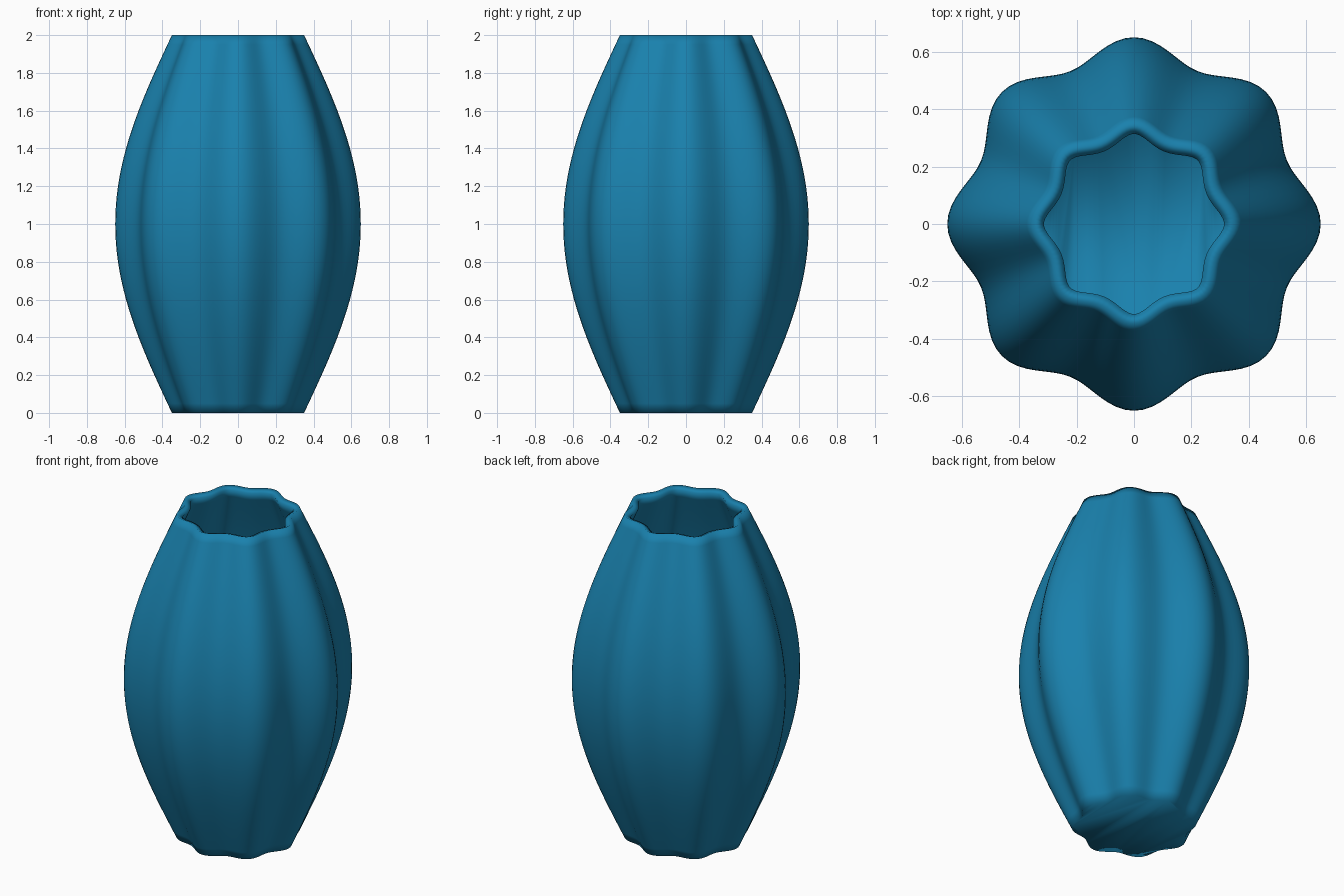
import bpy, bmesh
from math import sin, cos, pi

if "Cube" in bpy.data.objects:
    bpy.data.objects.remove(bpy.data.objects["Cube"])

HEIGHT, RINGS, SEGMENTS = 2.0, 40, 128
LOBES, RIPPLE = 8, 0.06

# Fluted body: sine-bulged profile with eight soft lobes
bm = bmesh.new()
rings = []
for i in range(RINGS + 1):
    t = i / RINGS
    base = (0.35 + 0.30 * sin(pi * t)) / (1 + RIPPLE)
    ring = []
    for j in range(SEGMENTS):
        a = 2 * pi * j / SEGMENTS
        r = base * (1 + RIPPLE * cos(LOBES * a))
        ring.append(bm.verts.new((r * cos(a), r * sin(a), HEIGHT * t)))
    rings.append(ring)
for low, high in zip(rings, rings[1:]):
    for j in range(SEGMENTS):
        k = (j + 1) % SEGMENTS
        bm.faces.new((low[j], low[k], high[k], high[j]))

# Closed base, open mouth
bm.faces.new(rings[0][::-1])
for f in bm.faces:
    f.smooth = True
mesh = bpy.data.meshes.new("vase")
bm.to_mesh(mesh)
bm.free()
vase = bpy.data.objects.new("vase", mesh)
bpy.context.collection.objects.link(vase)

# Wall thickness, grown inward
wall = vase.modifiers.new("wall", 'SOLIDIFY')
wall.thickness = 0.04
wall.offset = -1
wall.use_even_offset = True

# Blue glaze
glaze = bpy.data.materials.new("blue_glaze")
glaze.diffuse_color = (0.01, 0.22, 0.42, 1)
glaze.use_nodes = True
glaze.node_tree.nodes["Principled BSDF"].inputs["Base Color"].default_value = glaze.diffuse_color
mesh.materials.append(glaze)
